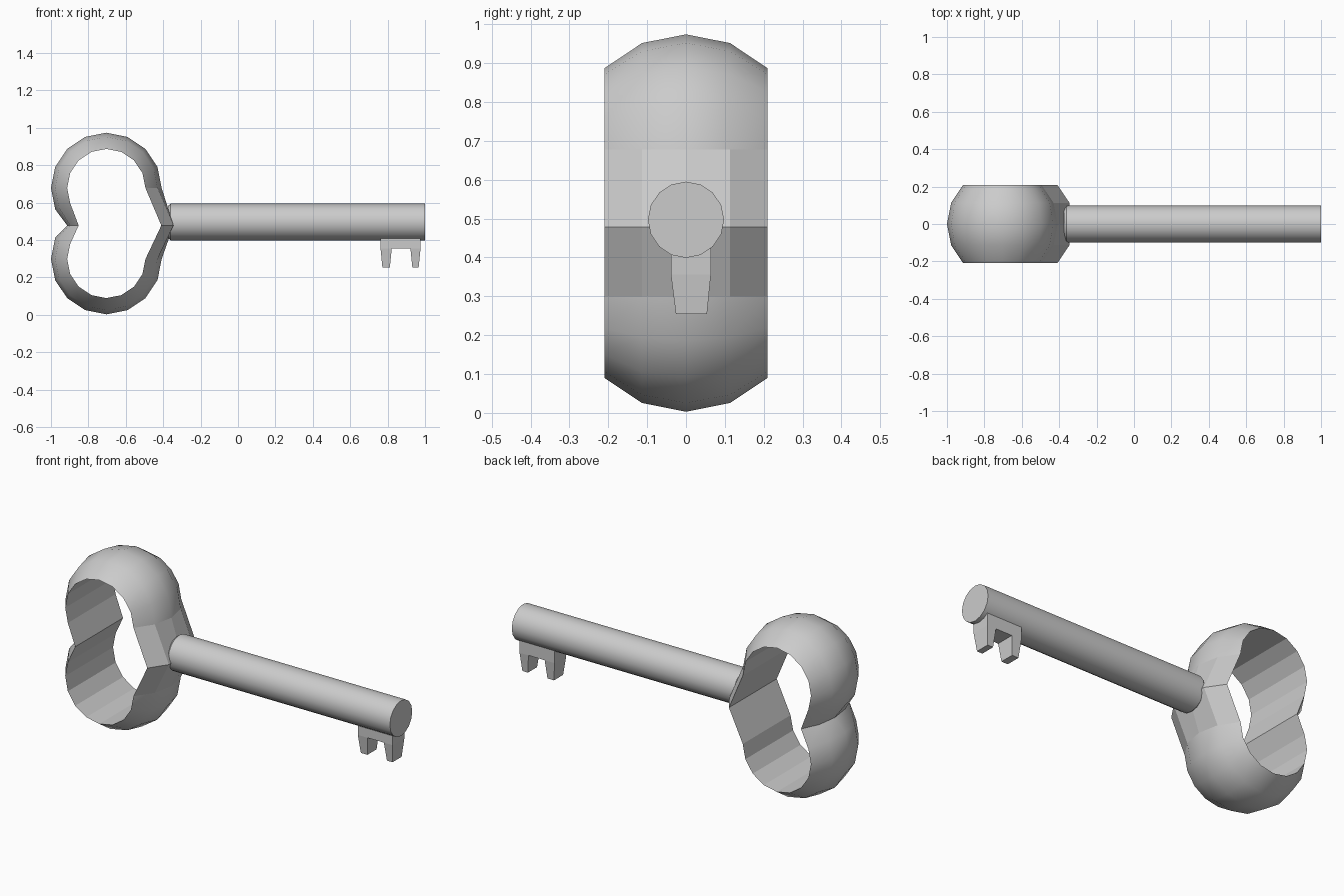
import bpy, bmesh
from math import sin, cos, pi, radians

cube = bpy.data.objects.get("Cube")
if cube:
    bpy.data.objects.remove(cube)

metal = bpy.data.materials.new("grey metal")
metal.use_nodes = True
grey = (0.6, 0.6, 0.6, 1)
metal.diffuse_color = grey
metal.node_tree.nodes["Principled BSDF"].inputs["Base Color"].default_value = grey


def finish(bm, name):
    bmesh.ops.recalc_face_normals(bm, faces=bm.faces)
    for e in bm.edges:
        e.smooth = e.calc_face_angle(0) < radians(30)
    mesh = bpy.data.meshes.new(name)
    bm.to_mesh(mesh)
    bm.free()
    mesh.materials.append(metal)
    obj = bpy.data.objects.new(name, mesh)
    bpy.context.collection.objects.link(obj)
    return obj


# Bow: two ball-shaped lobes joined into one hollow band
R, STEP, BOW_X, MID_Z = 0.296, pi / 8, -0.704, 0.478
UPPER_Z, LOWER_Z = 0.678, 0.299


def lobe_station(k, centre_z, z=None):
    pts = []
    for j in range(-2, 3):
        r = R * cos(STEP * j)
        pts.append((BOW_X + r * cos(STEP * k), R * sin(STEP * j),
                    centre_z + r * sin(STEP * k) if z is None else z))
    return pts


stations = [lobe_station(k, UPPER_Z) for k in range(10)]
stations.append(lobe_station(10, UPPER_Z, MID_Z))
stations += [lobe_station(k, LOWER_Z) for k in range(7, 17)]
stations.append([(-0.41 if abs(j) == 2 else -0.345, R * sin(STEP * j), MID_Z)
                 for j in range(-2, 3)])

bm = bmesh.new()
rings = [[bm.verts.new(p) for p in s] for s in stations]
count = len(rings)
for i, a in enumerate(rings):
    b = rings[(i + 1) % count]
    for j in range(5):
        n = (j + 1) % 5
        face = bm.faces.new((a[j], a[n], b[n], b[j]))
        # rounded outside; flat inner wall and flat facets beside the shaft
        face.smooth = j < 4 and i < count - 2
finish(bm, "bow")

# Shaft: round bar with a slightly rounded inner end
bm = bmesh.new()
rings = []
for x, r in ((-0.375, 0.085), (-0.36, 0.098), (1.0, 0.098)):
    rings.append([bm.verts.new((x, r * sin(k * STEP), 0.497 + r * cos(k * STEP)))
                  for k in range(16)])
for a, b in zip(rings, rings[1:]):
    for k in range(16):
        n = (k + 1) % 16
        bm.faces.new((a[k], a[n], b[n], b[k])).smooth = True
bm.faces.new(rings[0])
bm.faces.new(rings[-1])
finish(bm, "shaft")


# Bit: a bridge under the shaft with two tapered teeth
def tapered_block(name, top, bottom):
    bm = bmesh.new()
    loops = []
    for x0, x1, y0, y1, z in (top, bottom):
        loops.append([bm.verts.new((x, y, z)) for x, y in
                      ((x0, y0), (x1, y0), (x1, y1), (x0, y1))])
    a, b = loops
    for k in range(4):
        n = (k + 1) % 4
        bm.faces.new((a[k], a[n], b[n], b[k]))
    bm.faces.new(a)
    bm.faces.new(b)
    finish(bm, name)


Y0, Y1 = -0.039, 0.064
tapered_block("bit_bridge", (0.762, 0.976, Y0, Y1, 0.43), (0.762, 0.976, Y0, Y1, 0.356))
for name, x0, x1 in (("inner_tooth", 0.762, 0.822), ("outer_tooth", 0.922, 0.976)):
    tapered_block(name, (x0, x1, Y0, Y1, 0.356),
                  (x0 + 0.01, x1 - 0.01, Y0 + 0.013, Y1 - 0.01, 0.254))
